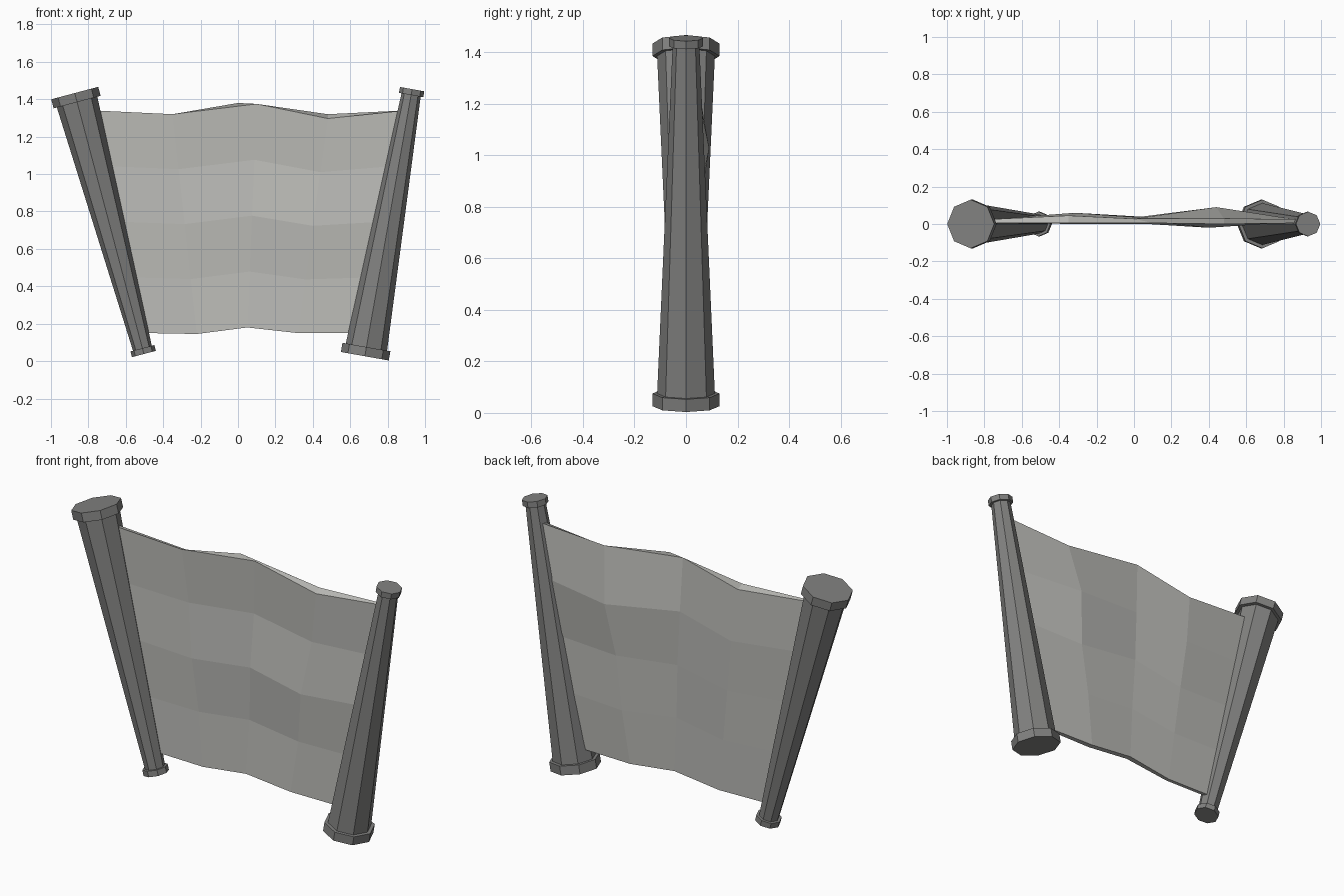
import bpy
import bmesh
from mathutils import Matrix, Vector

if "Cube" in bpy.data.objects:
    bpy.data.objects.remove(bpy.data.objects["Cube"], do_unlink=True)


def material(name, colour):
    mat = bpy.data.materials.new(name)
    mat.use_nodes = True
    mat.diffuse_color = colour
    mat.node_tree.nodes["Principled BSDF"].inputs["Base Color"].default_value = colour
    return mat


wood = material("dark_grey", (0.22, 0.22, 0.215, 1))
fabric = material("light_grey", (0.50, 0.50, 0.475, 1))


def add_object(name, bm, mat):
    bmesh.ops.recalc_face_normals(bm, faces=bm.faces)
    mesh = bpy.data.meshes.new(name)
    bm.to_mesh(mesh)
    bm.free()
    mesh.materials.append(mat)
    bpy.context.collection.objects.link(bpy.data.objects.new(name, mesh))


def octagon_rod(name, start, end, r1, r2):
    """Eight-sided frustum between two points, with corners facing front and back."""
    axis = end - start
    y = Vector((0, 1, 0))
    z = axis.normalized()
    rotation = Matrix((y.cross(z), y, z)).transposed().to_4x4()
    bm = bmesh.new()
    bmesh.ops.create_cone(bm, cap_ends=True, segments=8, radius1=r1, radius2=r2,
                          depth=axis.length,
                          matrix=Matrix.Translation((start + end) / 2) @ rotation)
    add_object(name, bm, wood)


def pole(side, thick_end, thin_end):
    """Tapered pole with a collar at each end."""
    thick, thin = Vector(thick_end), Vector(thin_end)
    d = (thin - thick).normalized()
    a, b = thick + d * 0.05, thin - d * 0.032
    octagon_rod(side + "_thick_collar", thick, a, 0.13, 0.13)
    octagon_rod(side + "_shaft", a, b, 0.112, 0.052)
    octagon_rod(side + "_thin_collar", b, thin, 0.066, 0.066)


pole("right", (-0.873, 0, 1.433), (-0.503, 0, 0.038))
pole("left", (0.678, 0, 0.026), (0.931, 0, 1.454))

# Cloth: front and back sheets, each interpolated from a top edge to a bottom edge
bottom = [(-0.49, 0.15), (-0.22, 0.145), (0.05, 0.18), (0.32, 0.15), (0.64, 0.15)]
front_top = [(-0.77, 1.34), (-0.35, 1.32), (0.1, 1.375), (0.48, 1.297), (0.89, 1.34)]
back_top = [(-0.77, 1.34), (-0.35, 1.303), (0.0, 1.38), (0.48, 1.32), (0.89, 1.34)]
front_depth = [
    (0.005, 0.005, 0.005, 0.0, 0.005),
    (0.005, 0.02, 0.015, 0.02, 0.005),
    (0.005, 0.0, 0.0, -0.02, 0.005),
    (0.005, 0.015, 0.012, 0.015, 0.005),
    (0.005, 0.005, 0.0, 0.005, 0.005),
]
back_depth = [
    (0.025, 0.045, 0.028, 0.03, 0.025),
    (0.025, 0.06, 0.036, 0.09, 0.03),
    (0.025, 0.045, 0.04, 0.045, 0.03),
    (0.025, 0.035, 0.03, 0.05, 0.03),
    (0.025, 0.025, 0.03, 0.035, 0.025),
]
steps = range(4)
bm = bmesh.new()


def sheet(top, depth):
    rows = []
    for i, ys in enumerate(depth):
        t = i / 4
        rows.append([bm.verts.new(((1 - t) * p[0] + t * q[0], y, (1 - t) * p[1] + t * q[1]))
                     for p, q, y in zip(top, bottom, ys)])
    for i in steps:
        for j in steps:
            bm.faces.new((rows[i][j], rows[i][j + 1], rows[i + 1][j + 1], rows[i + 1][j]))
    return rows


front = sheet(front_top, front_depth)
back = sheet(back_top, back_depth)

# Close the rim between the two sheets
for k in steps:
    for e in (0, 4):
        bm.faces.new((front[e][k], front[e][k + 1], back[e][k + 1], back[e][k]))
        bm.faces.new((front[k][e], front[k + 1][e], back[k + 1][e], back[k][e]))
add_object("cloth_banner", bm, fabric)
